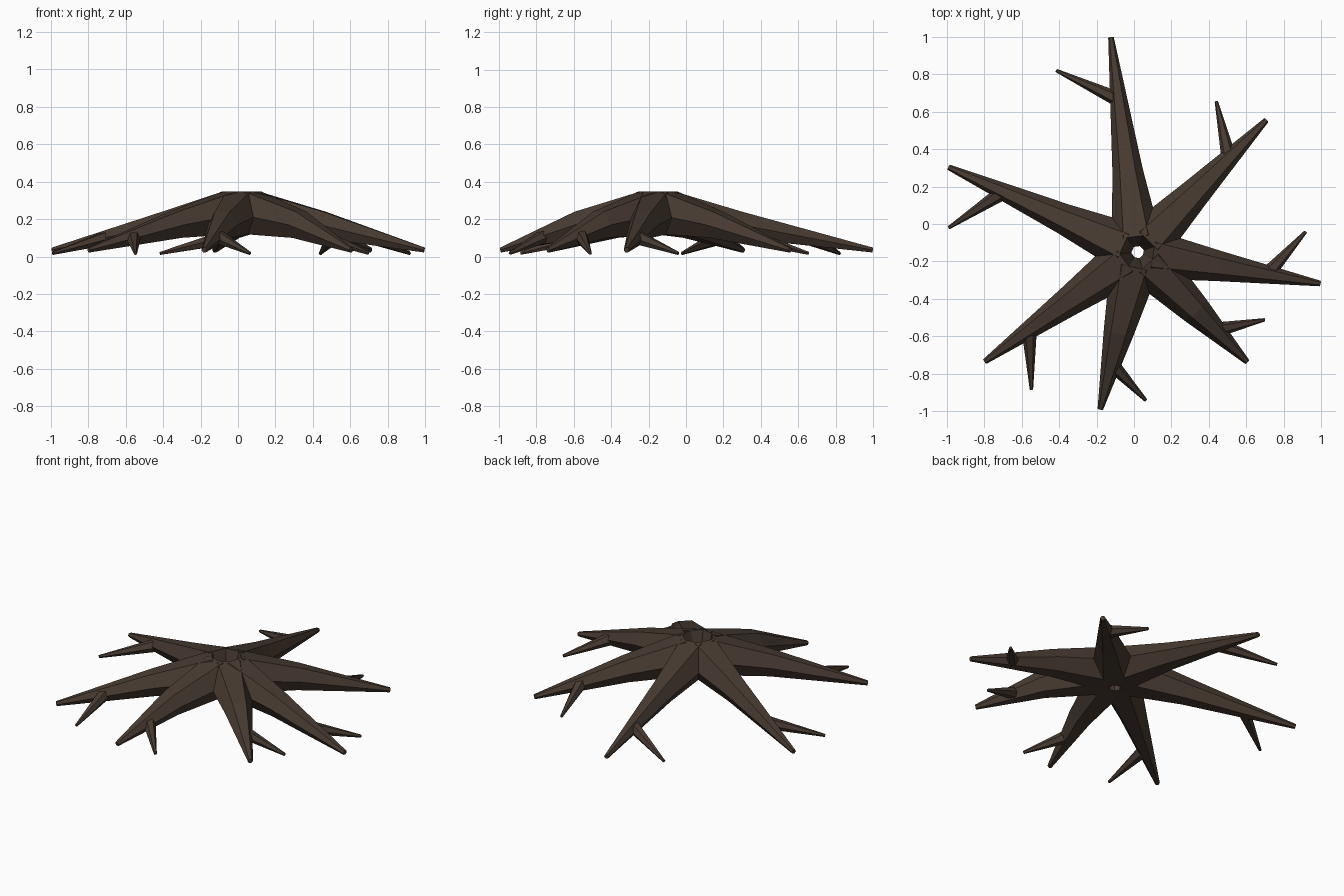
import bpy, bmesh, math
from mathutils import Vector

if "Cube" in bpy.data.objects:
    bpy.data.objects.remove(bpy.data.objects["Cube"])

bark = bpy.data.materials.new("dark_bark")
bark.diffuse_color = (0.064, 0.043, 0.031, 1)
bark.use_nodes = True
bark.node_tree.nodes["Principled BSDF"].inputs["Base Color"].default_value = bark.diffuse_color

HUB = Vector((0.02, -0.15, 0))
SIDES = 6


def tapered_limb(name, heading, rings):
    """Flat-shaded hexagonal tube; rings = (centre, radius, forward tilt of ring)."""
    bm = bmesh.new()
    side = Vector((-heading.y, heading.x, 0))
    loops = []
    for centre, radius, tilt in rings:
        up = Vector((0, 0, 1)) * math.cos(tilt) + heading * math.sin(tilt)
        loops.append([bm.verts.new(centre + side * radius * math.cos(a) + up * radius * math.sin(a))
                      for a in (2 * math.pi * i / SIDES for i in range(SIDES))])
    for a, b in zip(loops, loops[1:]):
        for i in range(SIDES):
            j = (i + 1) % SIDES
            bm.faces.new((a[i], a[j], b[j], b[i]))
    bm.faces.new(loops[0])
    bm.faces.new(loops[-1])
    bmesh.ops.recalc_face_normals(bm, faces=bm.faces)
    mesh = bpy.data.meshes.new(name)
    bm.to_mesh(mesh)
    bm.free()
    mesh.materials.append(bark)
    bpy.context.collection.objects.link(bpy.data.objects.new(name, mesh))


# (main root tip, side root tip) seen from above
roots = [
    ((-0.123, 0.997), (-0.415, 0.82)),
    ((0.707, 0.555), (0.44, 0.655)),
    ((0.995, -0.318), (0.917, -0.042)),
    ((0.605, -0.737), (0.698, -0.512)),
    ((-0.18, -0.99), (0.063, -0.942)),
    ((-0.797, -0.735), (-0.548, -0.885)),
    ((-0.99, 0.303), (-0.99, -0.02)),
]

for n, (tip, twig) in enumerate(roots, 1):
    # Main root: leaves the hub, bends at a fixed distance, then tapers to the ground
    end = Vector((*tip, 0.035))
    flat = Vector((*tip, 0)) - HUB
    heading = flat.normalized()
    bend = HUB + heading * 0.435 + Vector((0, 0, 0.17))
    tapered_limb(f"root_{n}", heading, [
        (HUB + heading * 0.057 + Vector((0, 0, 0.235)), 0.133, 0.235),
        (bend, 0.082, 0.2),
        (end, 0.015, 0.18)])

    # Side root: forks off beyond the bend
    start = HUB + flat * 0.71
    t = (flat.length * 0.71 - 0.435) / (flat.length - 0.435)
    start.z = bend.z + (end.z - bend.z) * t
    twig_end = Vector((*twig, 0.017))
    out = twig_end - start
    tilt = math.atan2(-out.z, out.xy.length)
    tapered_limb(f"side_root_{n}", Vector((out.x, out.y, 0)).normalized(),
                 [(start, 0.041, tilt), (twig_end, 0.009, tilt)])
